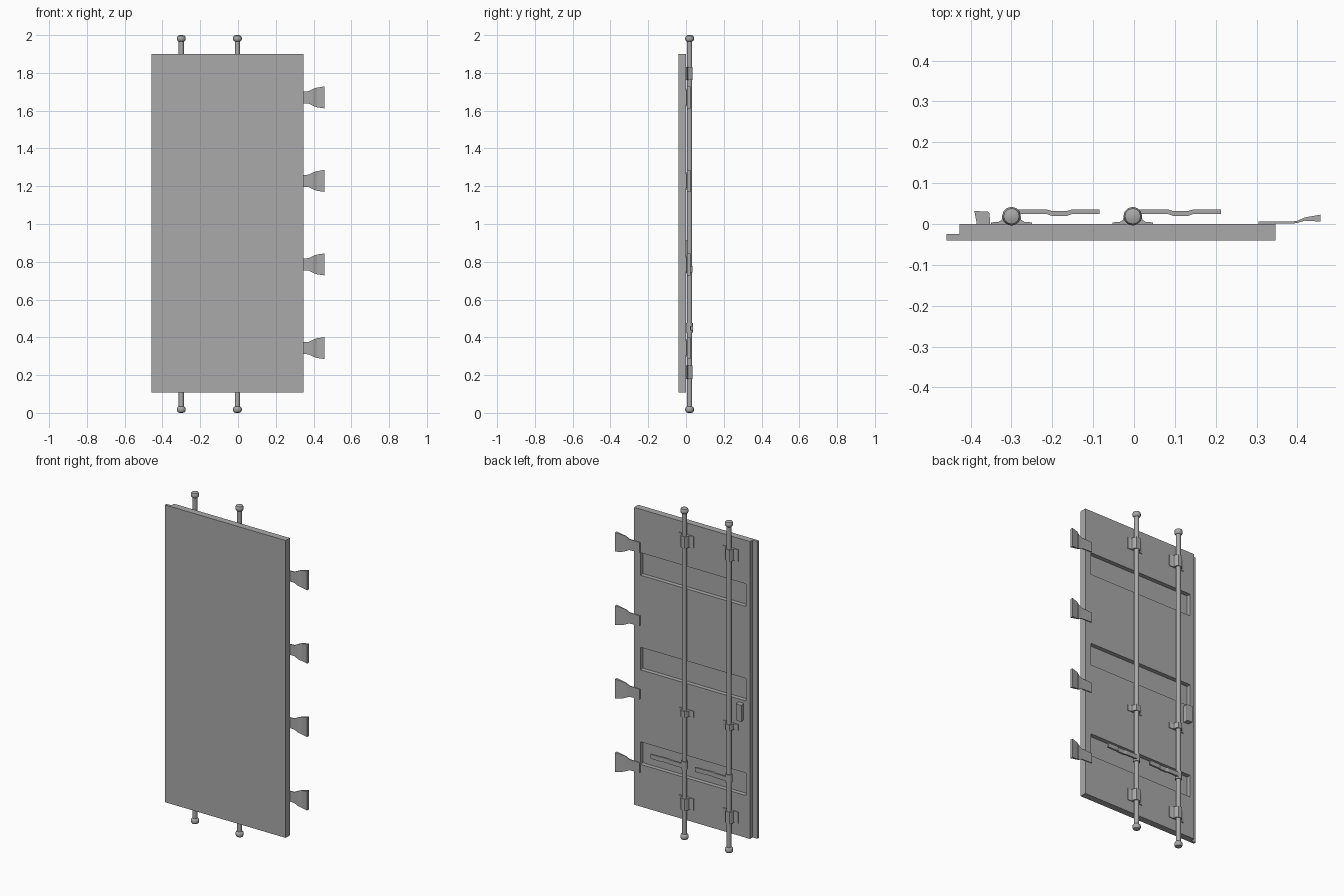
import bpy
import math

if "Cube" in bpy.data.objects:
    bpy.data.objects.remove(bpy.data.objects["Cube"], do_unlink=True)

GREY = (0.4, 0.4, 0.4, 1)
steel = bpy.data.materials.new("grey_steel")
steel.use_nodes = True
steel.diffuse_color = GREY
steel.node_tree.nodes["Principled BSDF"].inputs["Base Color"].default_value = GREY


def add_object(name, verts, faces, smooth=False):
    mesh = bpy.data.meshes.new(name)
    mesh.from_pydata(verts, [], faces)
    mesh.materials.append(steel)
    obj = bpy.data.objects.new(name, mesh)
    bpy.context.collection.objects.link(obj)
    if smooth:
        bpy.ops.object.select_all(action='DESELECT')
        obj.select_set(True)
        bpy.context.view_layer.objects.active = obj
        bpy.ops.object.shade_smooth_by_angle(angle=math.radians(40))
    return obj


def loft(name, rings, smooth=False):
    """Join equal rings of points into a capped solid."""
    n = len(rings[0])
    verts = [p for ring in rings for p in ring]
    faces = [tuple(reversed(range(n))), tuple(range(len(verts) - n, len(verts)))]
    for r in range(len(rings) - 1):
        for i in range(n):
            j = (i + 1) % n
            faces.append((r * n + i, r * n + j, r * n + n + j, r * n + n + i))
    return add_object(name, verts, faces, smooth)


def prism(name, outline, z0, z1, smooth=False):
    """Extrude a counter-clockwise plan outline upward."""
    return loft(name, [[(x, y, z) for x, y in outline] for z in (z0, z1)], smooth)


def lathe(name, x, y, profile, sides=12):
    turn = [2 * math.pi * i / sides for i in range(sides)]
    rings = [[(x + r * math.cos(a), y + r * math.sin(a), z) for a in turn]
             for r, z in profile]
    return loft(name, rings, True)


# Door leaf with a thin overlapping lip along one edge
LEFT, RIGHT, FRONT = -0.459, 0.346, -0.04
BOTTOM, TOP = 0.108, 1.9
door = prism("door_panel", [(LEFT, FRONT), (RIGHT, FRONT), (RIGHT, 0),
                            (-0.427, 0), (-0.427, -0.025), (LEFT, -0.025)], BOTTOM, TOP)

# Three recessed bands in the back of the leaf
for z in (0.362, 0.932, 1.502):
    cutter = prism("recess_cutter", [(-0.4, -0.026), (0.305, -0.026),
                                     (0.305, 0.05), (-0.4, 0.05)], z, z + 0.136)
    cutter.hide_render = True
    cutter.hide_set(True)
    cut = door.modifiers.new("recess", 'BOOLEAN')
    cut.operation = 'DIFFERENCE'
    cut.solver = 'EXACT'
    cut.object = cutter

# Locking rods with knobs, straps and handles
ROD_Y = 0.019
knob = [(0.008, 0), (0.019, 0.004), (0.023, 0.013), (0.023, 0.024),
        (0.019, 0.031), (0.014, 0.034)]
rod_profile = knob + [(r, 2 - z) for r, z in reversed(knob)]
half_strap = [(0.05, 0), (0.05, 0.004), (0.032, 0.005), (0.024, 0.01),
              (0.02, 0.027), (0.013, 0.035)]
strap = half_strap + [(-x, y) for x, y in reversed(half_strap)]
grip = [(0, 0.025), (0.085, 0.025), (0.098, 0.02), (0.136, 0.02), (0.15, 0.025),
        (0.216, 0.025), (0.216, 0.036), (0.15, 0.036), (0.136, 0.032),
        (0.098, 0.032), (0.085, 0.036), (0, 0.036)]

for x in (-0.3, -0.003):
    lathe("locking_rod", x, ROD_Y, rod_profile)
    for z, half in ((0.215, 0.035), (0.76, 0.018), (1.797, 0.035)):
        prism("rod_strap", [(x + px, py) for px, py in strap], z - half, z + half, True)
    lathe("handle_hub", x, ROD_Y, [(0.019, 0.425), (0.019, 0.475)])
    prism("rod_handle", [(x + px, py) for px, py in grip], 0.435, 0.461)

# Small tapered latch block beside the outer rod
prism("latch_block", [(-0.385, 0), (-0.352, 0), (-0.354, 0.027), (-0.358, 0.03),
                      (-0.391, 0.032)], 0.815, 0.915)

# Flared hinges: x, half height, back and front faces of each section
sections = [(0.305, 0.03, 0, 0.006), (0.375, 0.033, 0.001, 0.006),
            (0.398, 0.045, 0.002, 0.007), (0.418, 0.052, 0.008, 0.016),
            (0.457, 0.058, 0.006, 0.023)]
for z in (0.343, 0.786, 1.228, 1.67):
    rings = [[(x, y0, z - h), (x, y1, z - h), (x, y1, z + h), (x, y0, z + h)]
             for x, h, y0, y1 in sections]
    loft("hinge", rings)
